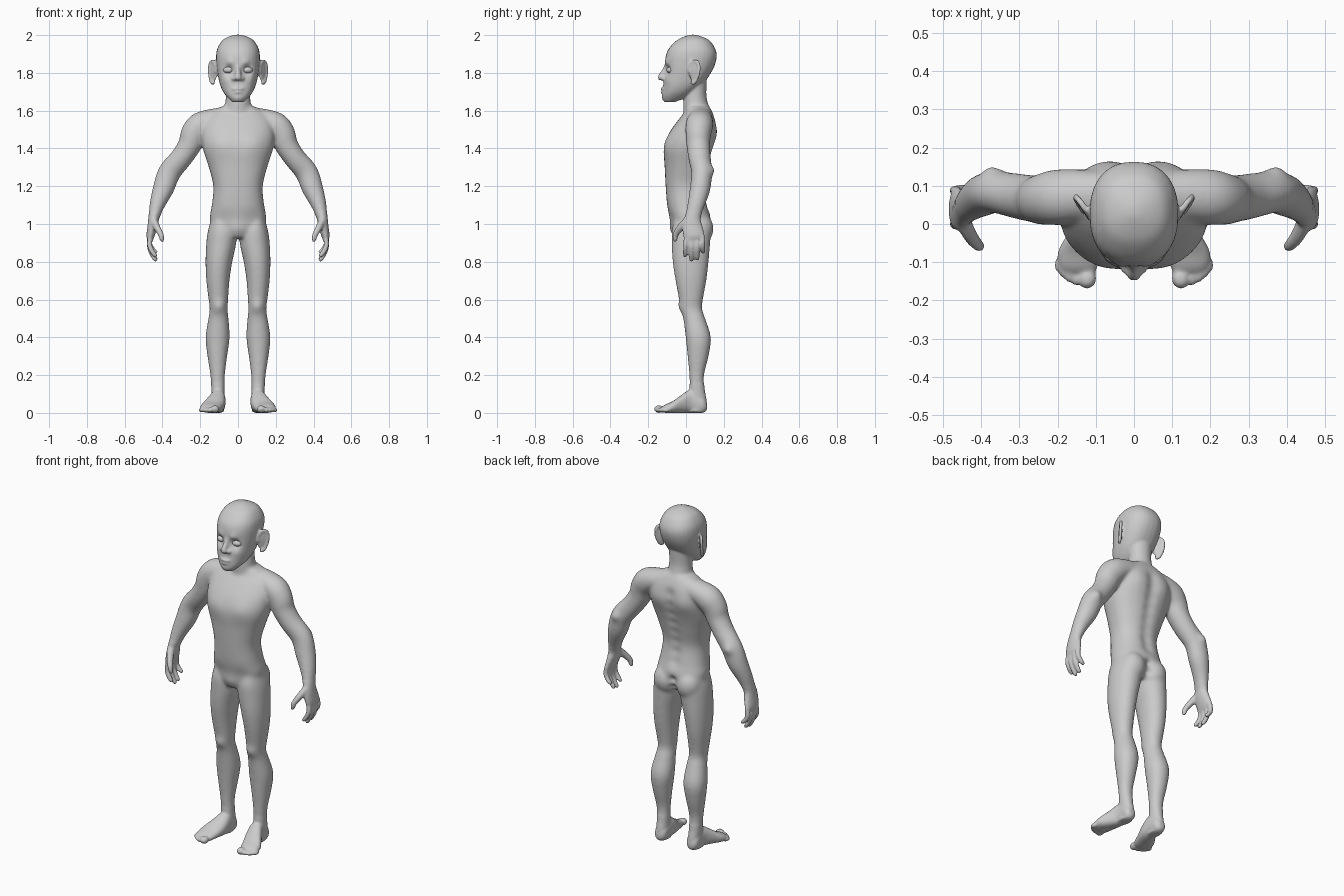
import bpy, bmesh, math
from mathutils import Vector, Matrix

bm = bmesh.new()


def spline(rows, steps=4):
    """Catmull-Rom interpolation of control rows."""
    out = []
    for i in range(len(rows) - 1):
        a, b, c, d = rows[max(i - 1, 0)], rows[i], rows[i + 1], rows[min(i + 2, len(rows) - 1)]
        for k in range(steps):
            t = k / steps
            out.append([0.5 * (2 * q + (r - p) * t + (2 * p - 5 * q + 4 * r - s) * t * t
                               + (3 * q - p - 3 * r + s) * t ** 3) for p, q, r, s in zip(a, b, c, d)])
    return out + [list(rows[-1])]


def skin(rings):
    """Closed surface through rings of points."""
    vs = [[bm.verts.new(p) for p in r] for r in rings]
    n = len(vs[0])
    for a, b in zip(vs, vs[1:]):
        for i in range(n):
            bm.faces.new((a[i], a[(i + 1) % n], b[(i + 1) % n], b[i]))
    bm.faces.new(vs[0][::-1])
    bm.faces.new(vs[-1])


def unit_ring(power, n=28):
    for i in range(n):
        c, s = math.cos(2 * math.pi * i / n), math.sin(2 * math.pi * i / n)
        yield math.copysign(abs(c) ** (2 / power), c), math.copysign(abs(s) ** (2 / power), s)


def loft(rows, side=1, axis='z', power=2.3):
    """Rows: position on axis, then min/max of the two other directions."""
    rings = []
    for t, a0, a1, b0, b1 in spline(rows):
        ring = []
        for c, s in unit_ring(power):
            a, b = (a0 + a1) / 2 + c * (a1 - a0) / 2, (b0 + b1) / 2 + s * (b1 - b0) / 2
            ring.append((a * side, b, t) if axis == 'z' else (a * side, t, b))
        rings.append(ring)
    skin(rings)


def tube(rows, side=1):
    """Rows: x, y, z, radius sideways, radius front to back."""
    rows = spline(rows)
    pts = [Vector(r[:3]) for r in rows]
    rings = []
    for i, r in enumerate(rows):
        d = (pts[min(i + 1, len(pts) - 1)] - pts[max(i - 1, 0)]).normalized()
        u = d.cross(Vector((0, 1, 0))).normalized()
        v = u.cross(d)
        ring = [pts[i] + u * c * r[3] + v * s * r[4] for c, s in unit_ring(2, 20)]
        rings.append([(p.x * side, p.y, p.z) for p in ring])
    skin(rings)


def ball(loc, size, side=1, turn=0, target=None):
    m = (Matrix.Translation((loc[0] * side, loc[1], loc[2])) @ Matrix.Rotation(turn * side, 4, 'Z')
         @ Matrix.Diagonal((*size, 1)))
    bmesh.ops.create_uvsphere(target or bm, u_segments=24, v_segments=16, radius=1, matrix=m)


def sym(rows):
    return [(z, -w, w, f, b) for z, w, f, b in rows]


# torso, neck, head
loft(sym([(.925, .05, -.06, .08), (.97, .13, -.076, .125), (1.03, .15, -.087, .132), (1.1, .139, -.1, .115),
          (1.2, .131, -.108, .1), (1.3, .155, -.113, .118), (1.4, .187, -.117, .142), (1.48, .195, -.09, .156),
          (1.55, .18, -.042, .153), (1.595, .14, -.005, .138), (1.625, .08, .0, .122)]))
loft(sym([(1.55, .09, -.01, .13), (1.62, .071, -.015, .12), (1.68, .064, -.01, .108), (1.76, .065, 0, .11)]), power=2)
loft(sym([(1.645, .03, -.113, -.06), (1.67, .056, -.125, .0), (1.7, .079, -.124, .045), (1.74, .096, -.12, .09),
          (1.79, .107, -.114, .126), (1.84, .114, -.112, .152), (1.89, .116, -.107, .163), (1.93, .109, -.09, .154),
          (1.97, .085, -.052, .126), (1.99, .054, -.015, .09), (2.002, .015, .02, .05)]))

# nose and lips
tube([(0, -.1, 1.845, .012, .012), (0, -.115, 1.81, .013, .014), (0, -.13, 1.782, .017, .017),
      (0, -.126, 1.764, .014, .015)])
ball((0, -.131, 1.775), (.019, .019, .015))
ball((0, -.115, 1.716), (.036, .019, .009))
ball((0, -.114, 1.697), (.031, .019, .01))

for s in (1, -1):
    ball((.02, -.117, 1.77), (.015, .015, .012), s)
    # ear: thin disc with a raised rim
    ball((.131, .043, 1.803), (.008, .032, .055), s, -.62)
    rim = []
    for k in range(9):
        a = math.radians(-120 + 38 * k)
        q, h = .03 * math.cos(a) * (1 + .25 * math.sin(a)), .06 * math.sin(a)
        rim.append((.134 + q * .58, .043 + q * .81 - .1 * (.06 - h) + .006, 1.803 + h, .009, .009))
    tube(rim, s)

    # buttock and leg
    ball((.073, .073, .975), (.074, .073, .085), s)
    loft([(1.05, .03, .135, -.06, .11), (.97, .012, .158, -.076, .13), (.9, .009, .168, -.076, .128),
          (.8, .03, .172, -.071, .12), (.7, .045, .168, -.056, .108), (.6, .052, .156, -.037, .09),
          (.55, .055, .15, -.03, .086), (.5, .05, .157, -.015, .102), (.4, .044, .172, -.002, .132),
          (.3, .057, .162, .008, .12), (.2, .069, .147, .017, .096), (.12, .071, .141, .017, .1),
          (.06, .07, .14, .0, .11), (.004, .075, .138, .0, .1)], s, power=2.1)
    # foot and toes
    loft([(.112, .09, .122, .018, .05), (.09, .07, .14, 0, .09), (.03, .066, .145, 0, .125),
          (-.02, .068, .17, 0, .098), (-.07, .082, .198, 0, .062), (-.11, .094, .196, 0, .044),
          (-.128, .102, .18, .004, .032)], s, 'y')
    for x, y, r in ((.122, -.143, .024), (.15, -.141, .0135), (.168, -.131, .0135), (.183, -.119, .013),
                    (.195, -.104, .0125)):
        ball((x, y, .02 if r > .02 else .015), (r, r * 1.1 if r > .02 else .022, r * .85 if r > .02 else r), s, .2)

    # shoulder, arm, palm
    tube([(.05, .08, 1.575, .048, .05), (.14, .075, 1.552, .058, .066), (.2, .07, 1.522, .071, .073),
          (.235, .065, 1.475, .07, .068), (.255, .065, 1.42, .063, .063), (.3, .072, 1.35, .059, .06),
          (.362, .083, 1.275, .061, .055), (.394, .075, 1.19, .057, .055), (.425, .055, 1.11, .043, .047),
          (.444, .037, 1.04, .03, .042), (.452, .033, .99, .027, .053), (.463, .042, .94, .022, .056),
          (.465, .046, .918, .016, .05)], s)
    # fingers and thumb
    for y0, y1, tip in ((.003, -.004, .825), (.03, .028, .803), (.058, .06, .809), (.085, .09, .845)):
        L = .93 - tip
        tube([(.463, y0, .94, .014, .014), (.468, (y0 + y1) / 2, .93 - L * .4, .014, .0135),
              (.452, y1, .93 - L * .75, .013, .0125), (.436, y1, tip + .006, .011, .011),
              (.432, y1, tip - .002, .005, .005)], s)
    tube([(.448, .01, 1.02, .02, .022), (.428, -.03, .98, .018, .02), (.409, -.054, .945, .015, .016),
          (.402, -.058, .917, .012, .013), (.4, -.057, .905, .006, .006)], s)

# fuse everything into one skin
bmesh.ops.recalc_face_normals(bm, faces=bm.faces)
raw = bpy.data.meshes.new("body")
bm.to_mesh(raw)
bm.free()
body = bpy.data.objects.new("body", raw)
bpy.context.collection.objects.link(body)
mod = body.modifiers.new("fuse", 'REMESH')
mod.mode, mod.voxel_size = 'VOXEL', .006
fused = bpy.data.meshes.new_from_object(body.evaluated_get(bpy.context.evaluated_depsgraph_get()))
body.modifiers.clear()
body.data = fused

# soften the joins, more on the trunk than on face, hands and feet
bm = bmesh.new()
bm.from_mesh(fused)
flags = dict(factor=.5, use_axis_x=True, use_axis_y=True, use_axis_z=True)
trunk = [v for v in bm.verts if .15 < v.co.z < 1.64 and not (abs(v.co.x) > .36 and v.co.z < 1.06)]
for k in range(16):
    bmesh.ops.smooth_vert(bm, verts=trunk, **flags)
for k in range(3):
    bmesh.ops.smooth_vert(bm, verts=bm.verts, **flags)

# sculpt strokes: place, push, radius
strokes = [
    ((.05, -.108, 1.815), (0, .022, 0), .027),      # eye socket
    ((.045, -.11, 1.853), (0, -.007, 0), .022),     # brow
    ((.07, -.1, 1.765), (.002, -.004, 0), .03),     # cheekbone
    ((0, -.122, 1.662), (0, -.004, 0), .022),       # chin
    ((.09, -.11, 1.43), (0, -.008, 0), .06),        # chest
    ((.09, .15, 1.48), (0, .014, 0), .07),          # shoulder blade
    ((.1, -.028, .565), (0, -.008, 0), .032),       # kneecap
    ((.375, .135, 1.285), (0, .013, 0), .03),       # elbow
    ((.07, -.06, 1.03), (0, .006, 0), .045),        # groin
    ((0, -.07, .97), (0, -.008, 0), .04),
    ((0, .13, .95), (0, -.02, 0), .022), ((0, .135, 1.0), (0, -.02, 0), .024),
]
strokes += [((0, .1 + .05 * math.sin((z - 1.1) * 3.3), z), (0, -.011, 0), .034)
            for z in (1.1, 1.16, 1.22, 1.28, 1.34, 1.4, 1.46, 1.52)]
for place, push, r in strokes:
    for s in ((1, -1) if place[0] else (1,)):
        c, d = Vector((place[0] * s, place[1], place[2])), Vector((push[0] * s, push[1], push[2]))
        for v in bm.verts:
            if abs(v.co.z - c.z) < 2.2 * r:
                q = (v.co - c).length_squared / (r * r)
                if q < 5:
                    v.co += d * math.exp(-q)
for v in bm.verts:
    v.co.z = max(v.co.z, 0)
bm.to_mesh(fused)
bm.free()
fused.shade_smooth()

# eyeballs
for s, name in ((1, "eye_left"), (-1, "eye_right")):
    em = bmesh.new()
    ball((.051, -.079, 1.815), (.028, .024, .018), s, .25, em)
    mesh = bpy.data.meshes.new(name)
    em.to_mesh(mesh)
    em.free()
    mesh.shade_smooth()
    bpy.context.collection.objects.link(bpy.data.objects.new(name, mesh))
